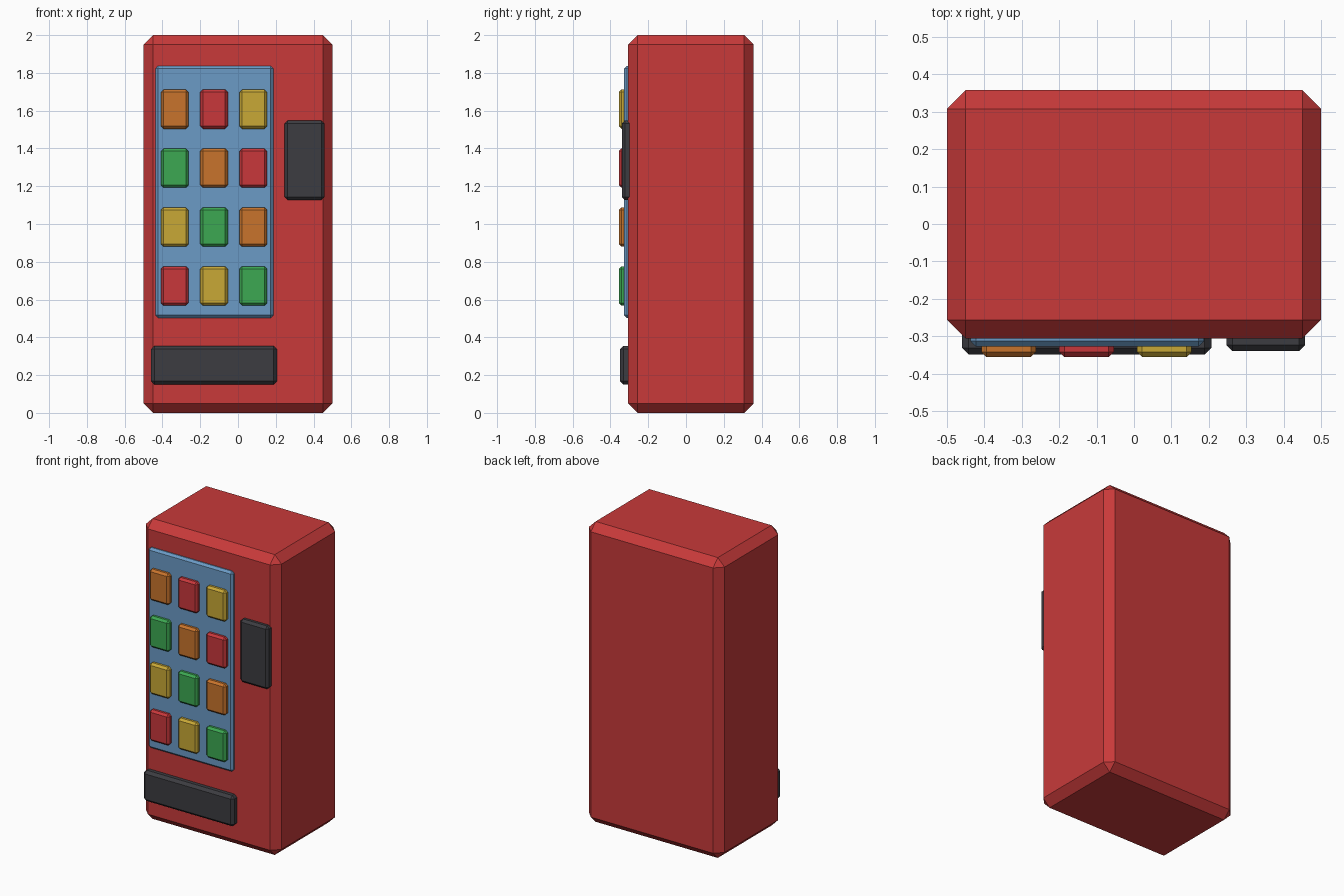
import bpy
import bmesh

cube = bpy.data.objects.get("Cube")
if cube:
    bpy.data.objects.remove(cube, do_unlink=True)


def linear(c):
    c /= 255
    return c / 12.92 if c <= 0.04045 else ((c + 0.055) / 1.055) ** 2.4


def material(name, r, g, b):
    colour = (linear(r), linear(g), linear(b), 1)
    mat = bpy.data.materials.new(name)
    mat.use_nodes = True
    mat.diffuse_color = colour
    mat.node_tree.nodes["Principled BSDF"].inputs["Base Color"].default_value = colour
    return mat


def box(name, mat, x, y, z, bevel):
    """Flat-shaded chamfered box; x, y and z are (min, max) ranges."""
    bm = bmesh.new()
    bmesh.ops.create_cube(bm, size=1)
    for v in bm.verts:
        v.co = [(lo + hi) / 2 + c * (hi - lo) for c, (lo, hi) in zip(v.co, (x, y, z))]
    bmesh.ops.bevel(bm, geom=bm.edges[:], offset=bevel, segments=1,
                    affect='EDGES', profile=0.5)
    mesh = bpy.data.meshes.new(name)
    bm.to_mesh(mesh)
    bm.free()
    mesh.materials.append(mat)
    obj = bpy.data.objects.new(name, mesh)
    bpy.context.collection.objects.link(obj)
    return obj


cabinet_red = material("cabinet red", 200, 58, 58)
glass_blue = material("glass blue", 107, 155, 198)
dark_grey = material("dark grey", 60, 60, 65)
orange = material("snack orange", 200, 116, 44)
red = material("snack red", 200, 55, 59)
yellow = material("snack yellow", 200, 168, 54)
green = material("snack green", 60, 168, 82)

# Cabinet and the plates set into its front
BACK = -0.28
box("cabinet", cabinet_red, (-0.5, 0.5), (-0.306, 0.358), (0, 2), 0.05)
box("display_window", glass_blue, (-0.437, 0.187), (-0.327, BACK), (0.503, 1.837), 0.014)
box("payment_panel", dark_grey, (0.247, 0.457), (-0.34, BACK), (1.128, 1.548), 0.016)
box("dispenser_tray", dark_grey, (-0.46, 0.207), (-0.349, BACK), (0.15, 0.355), 0.018)

# Snacks in a grid; the colours shift by one on each row down
colours = [orange, red, yellow, green]
for row in range(4):
    for col in range(3):
        x = -0.335 + 0.208 * col
        z = 1.608 - 0.312 * row
        box(f"snack_{row + 1}_{col + 1}", colours[(col - row) % 4],
            (x - 0.073, x + 0.073), (-0.356, -0.3), (z - 0.104, z + 0.104), 0.014)
